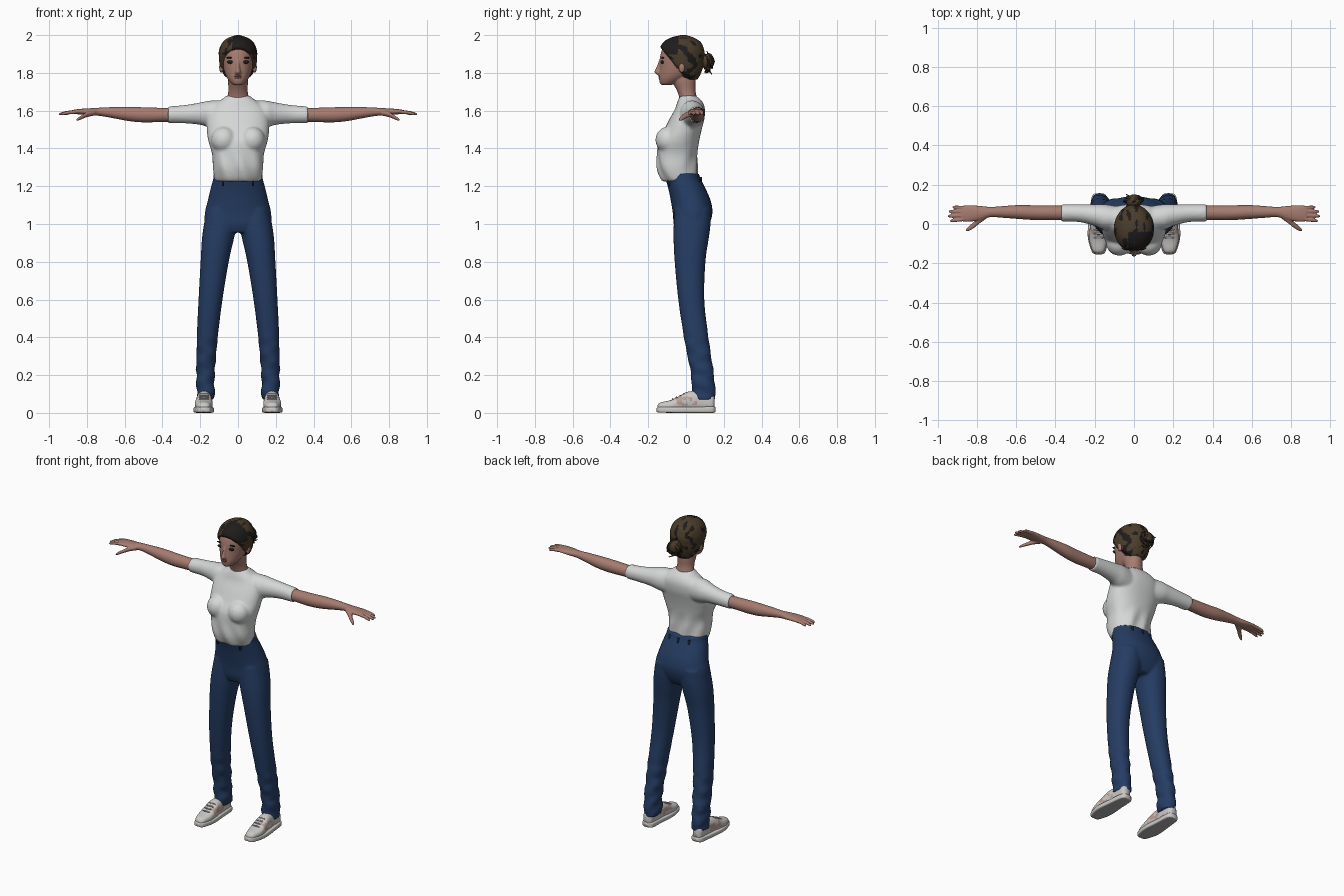
import bpy, bmesh, math, random
from mathutils import Matrix, Vector, noise

random.seed(4)
if "Cube" in bpy.data.objects:
    bpy.data.objects.remove(bpy.data.objects["Cube"])


def material(name, *rgb):
    mat = bpy.data.materials.new(name)
    mat.use_nodes = True
    mat.diffuse_color = (*rgb, 1)
    mat.node_tree.nodes["Principled BSDF"].inputs["Base Color"].default_value = (*rgb, 1)
    return mat


skin = material("skin", .38, .2, .16)
white = material("white cotton", .66, .68, .67)
denim = material("blue denim", .018, .046, .125)
navy = material("dark denim", .01, .022, .06)
brown = material("brown hair", .07, .046, .024)
black = material("dark hair", .014, .012, .011)
lip = material("lips", .26, .1, .09)
leather = material("shoe white", .6, .58, .56)
blush = material("shoe pink", .5, .34, .29)
grey = material("sole grey", .42, .42, .42)


def loft(bm, axis, rings, side=1, power=2, n=32, steps=5, tweak=None):
    """Skin rings (position, low, high, low, high); four values mean symmetric in x."""
    full = [(r[0], -r[1], *r[1:]) if len(r) == 4 else r for r in rings]
    full = [Vector(r) for r in full]
    path = []
    for i in range(len(full) - 1):
        a, b = full[i], full[i + 1]
        ta = (b - full[i - 1]) / 2 if i else b - a
        tb = (full[i + 2] - a) / 2 if i + 2 < len(full) else b - a
        for k in range(steps):
            t = k / steps
            u = 1 - t
            path.append(a * u * u * (1 + 2 * t) + b * t * t * (3 - 2 * t)
                        + ta * t * u * u - tb * t * t * u)
    path.append(full[-1])
    loops = []
    for t, a0, a1, b0, b1 in path:
        loop = []
        for k in range(n):
            ang = 2 * math.pi * k / n
            c, s = math.cos(ang), math.sin(ang)
            co = [(a0 + a1) / 2 + (a1 - a0) / 2 * math.copysign(abs(c) ** (2 / power), c),
                  (b0 + b1) / 2 + (b1 - b0) / 2 * math.copysign(abs(s) ** (2 / power), s)]
            co.insert("xyz".index(axis), t)
            co = Vector(co)
            if tweak:
                co = tweak(co)
            co.x *= side
            loop.append(bm.verts.new(co))
        loops.append(loop)
    for p, q in zip(loops, loops[1:]):
        for k in range(n):
            j = (k + 1) % n
            bm.faces.new((p[k], p[j], q[j], q[k]))
    bm.faces.new(loops[0])
    bm.faces.new(loops[-1])


def ball(bm, place, size):
    bmesh.ops.create_uvsphere(bm, u_segments=20, v_segments=12, radius=1,
                              matrix=Matrix.LocRotScale(place, None, size))


def finish(name, bm, *mats, voxel=0, rule=None):
    bmesh.ops.recalc_face_normals(bm, faces=bm.faces)
    for f in bm.faces:
        f.smooth = True
        if rule:
            f.material_index = rule(f.calc_center_median())
    mesh = bpy.data.meshes.new(name)
    bm.to_mesh(mesh)
    bm.free()
    obj = bpy.data.objects.new(name, mesh)
    bpy.context.collection.objects.link(obj)
    for m in mats:
        mesh.materials.append(m)
    if voxel:
        remesh = obj.modifiers.new("blend", "REMESH")
        remesh.mode = "VOXEL"
        remesh.voxel_size = voxel
        remesh.use_smooth_shade = True
        relax = obj.modifiers.new("relax", "SMOOTH")
        relax.iterations = 3
    return obj


# Shirt: torso, bust and sleeves blended into one skin
def shirt_folds(v):
    fade = max(0, min(1, (1.42 - v.z) / .1))
    v.y += .006 * fade * math.sin(v.x * 65 + v.z * 22)
    return v


bm = bmesh.new()
loft(bm, "z", [(1.225, .118, -.122, .05), (1.25, .126, -.138, .06), (1.3, .133, -.152, .06),
               (1.37, .137, -.152, .06), (1.44, .157, -.146, .07), (1.5, .165, -.115, .083),
               (1.56, .165, -.085, .098), (1.61, .15, -.058, .1), (1.645, .11, -.046, .088),
               (1.665, .078, -.038, .07), (1.68, .062, -.03, .05)],
     power=2.3, n=48, tweak=shirt_folds)
for s in (1, -1):
    ball(bm, (s * .075, -.095, 1.445), (.068, .067, .07))
    loft(bm, "x", [(.08, -.03, .09, 1.5, 1.655), (.15, -.03, .1, 1.51, 1.653),
                   (.2, -.01, .1, 1.525, 1.643), (.28, .01, .1, 1.533, 1.63),
                   (.37, .013, .1, 1.534, 1.622)], side=s)
finish("shirt", bm, white, voxel=.008)


# Trousers: hips and two legs blended together
def leg_folds(v):
    fade = max(0, min(1, (.55 - v.z) / .3))
    v.x += .004 * fade * math.sin(v.z * 75 + v.y * 30)
    v.y += .003 * fade * math.sin(v.z * 58 + v.x * 40)
    return v


bm = bmesh.new()
loft(bm, "z", [(.955, .1, -.05, .1), (1, .17, -.065, .125), (1.06, .175, -.07, .14),
               (1.12, .161, -.08, .132), (1.18, .147, -.092, .107), (1.24, .131, -.108, .077),
               (1.268, .129, -.112, .069)], power=2.2, n=48)
for s in (1, -1):
    loft(bm, "z", [(.07, .126, .217, .035, .157), (.12, .124, .219, .029, .155),
                   (.2, .124, .221, .027, .148), (.4, .107, .218, -.011, .119),
                   (.6, .082, .209, -.041, .097), (.8, .049, .198, -.06, .103),
                   (.92, .022, .191, -.066, .12), (1, .005, .18, -.065, .13),
                   (1.08, .01, .165, -.06, .13)], side=s, power=2.2, tweak=leg_folds)
finish("trousers", bm, denim, voxel=.008)

# Belt loops standing on the waistband
bm = bmesh.new()
for x, y in ((.08, -.092), (-.08, -.092), (.07, .068), (-.07, .068), (0, .08)):
    bmesh.ops.create_cube(bm, matrix=Matrix.LocRotScale((x, y, 1.225), None, (.009, .012, .05)))
finish("belt_loops", bm, navy)

# Arms with palms, fingers and thumbs
fingers = ((.026, .016, .938), (.045, .04, .95), (.064, .064, .944), (.082, .086, .925))
for s, label in ((1, "left"), (-1, "right")):
    bm = bmesh.new()
    loft(bm, "x", [(.3, .022, .092, 1.542, 1.614), (.4, .02, .094, 1.54, 1.615),
                   (.5, .02, .095, 1.538, 1.618), (.58, .025, .097, 1.545, 1.62),
                   (.66, .031, .092, 1.56, 1.619), (.73, .035, .087, 1.572, 1.616),
                   (.78, .02, .092, 1.575, 1.613), (.84, .011, .096, 1.58, 1.609),
                   (.88, .014, .093, 1.584, 1.603)], side=s)
    for base, tip, end in fingers:
        rings = []
        for t, r in ((0, .0105), (.5, .0095), (.85, .0085), (1, .004)):
            y = base + (tip - base) * t
            z = 1.594 - .014 * t * t
            rings.append((.85 + (end - .85) * t, y - r, y + r, z - r, z + r))
        loft(bm, "x", rings, side=s, n=12)
    loft(bm, "x", [(.755, .025, .06, 1.575, 1.605), (.79, 0, .04, 1.568, 1.598),
                   (.82, -.024, .008, 1.558, 1.581), (.845, -.037, -.014, 1.547, 1.565),
                   (.856, -.038, -.028, 1.546, 1.555)], side=s, n=16)
    finish(label + "_arm", bm, skin, voxel=.004)

# Head, nose, ears and neck
bm = bmesh.new()
loft(bm, "z", [(1.735, .02, -.128, -.08), (1.745, .036, -.138, -.05), (1.77, .056, -.143, 0),
               (1.8, .07, -.142, .04), (1.84, .08, -.14, .07), (1.88, .085, -.138, .08),
               (1.92, .084, -.128, .08), (1.96, .07, -.105, .065), (1.985, .03, -.07, .03)], n=40)
loft(bm, "z", [(1.785, .008, -.145, -.11), (1.794, .017, -.158, -.11), (1.806, .016, -.168, -.11),
               (1.83, .011, -.157, -.11), (1.87, .01, -.141, -.11)], n=16)
loft(bm, "z", [(1.62, .075, -.03, .075), (1.67, .058, -.036, .058), (1.71, .051, -.05, .05),
               (1.76, .053, -.075, .05), (1.8, .05, -.07, .04)])
for s in (1, -1):
    ball(bm, (s * .088, -.022, 1.83), (.012, .018, .03))
finish("head", bm, skin, voxel=.0045)

bm = bmesh.new()
for s in (1, -1):
    ball(bm, (s * .037, -.125, 1.857), (.021, .009, .009))
    ball(bm, (s * .04, -.123, 1.88), (.024, .008, .004))
finish("eyes_and_brows", bm, black)
bm = bmesh.new()
ball(bm, (0, -.138, 1.781), (.02, .009, .005))
ball(bm, (0, -.137, 1.773), (.018, .009, .005))
finish("lips", bm, lip)


# Hair cap, sunk under the skin in front of the hairline
def hairline(v):
    limit = -.05 - (v.z - 1.83) * (.9 if v.z > 1.83 else 1.2)
    cover = max(0, min(1, (v.y - limit) / .02 + .5))
    size = .85 + .15 * cover + .012 * noise.noise(v * 40)
    return Vector((v.x * size, -.02 + (v.y + .02) * size, v.z))


def strand_colour(c):
    fringe = c.y < -.04 and c.x > -.03 and c.z > 1.9
    return int(fringe or noise.noise(Vector((c.x * 45, c.y * 14, c.z * 30))) > .22)


bm = bmesh.new()
loft(bm, "z", [(1.765, .052, -.03, .06), (1.79, .075, -.07, .075), (1.83, .094, -.12, .09),
               (1.88, .101, -.142, .097), (1.92, .1, -.141, .096), (1.96, .083, -.122, .08),
               (1.985, .053, -.085, .045), (2, .01, -.03, 0)], n=72, steps=7, tweak=hairline)
finish("hair", bm, brown, black, rule=strand_colour)

# Loose bun: a core wrapped in random looping strands
bm = bmesh.new()
ball(bm, (0, .115, 1.86), (.04, .036, .042))
finish("bun_core", bm, brown)
for number in range(14):
    curve = bpy.data.curves.new("bun_strand", "CURVE")
    curve.dimensions = "3D"
    curve.bevel_depth = .008
    curve.bevel_resolution = 2
    curve.resolution_u = 5
    spin = Matrix.Rotation(random.uniform(0, 6), 3, "Y") @ Matrix.Rotation(random.uniform(-1, 1), 3, "X")
    spline = curve.splines.new("NURBS")
    spline.points.add(6)
    spline.use_endpoint_u = True
    for k, p in enumerate(spline.points):
        a = k * .75
        r = .034 + .006 * k * random.random()
        v = spin @ Vector((r * math.cos(a), random.uniform(-.025, .012), r * math.sin(a)))
        p.co = (v.x, v.y * .6 + .122, v.z + 1.85, 1)
        p.radius = 1 - k * .11
    curve.materials.append(black if number % 3 == 0 else brown)
    bpy.context.collection.objects.link(bpy.data.objects.new("bun_strand", curve))


# Shoes: sole, upper with side patches, laces
def shoe_patch(c):
    return int(-.045 < c.y < .06 and .04 < c.z < .085 and noise.noise(c * 35) > -.1)


for s, label in ((1, "left"), (-1, "right")):
    bm = bmesh.new()
    loft(bm, "y", [(-.155, .165, .195, .006, .026), (-.14, .145, .215, .002, .032),
                   (-.06, .127, .236, 0, .032), (.05, .134, .227, 0, .032),
                   (.135, .139, .216, 0, .034), (.156, .155, .2, .004, .032)],
         side=s, power=5, n=40)
    finish(label + "_sole", bm, leather, grey, rule=lambda c: int(c.z < .003))
    bm = bmesh.new()
    loft(bm, "y", [(-.15, .165, .195, .012, .04), (-.135, .15, .212, .01, .055),
                   (-.08, .136, .228, .01, .068), (-.03, .135, .226, .01, .092),
                   (.01, .14, .22, .01, .112), (.07, .142, .214, .01, .115),
                   (.135, .146, .21, .01, .1), (.152, .16, .195, .015, .085)],
         side=s, power=2.5, n=40)
    finish(label + "_shoe", bm, leather, blush, rule=shoe_patch)
    bm = bmesh.new()
    for k in range(4):
        ball(bm, (s * .18, -.07 + k * .02, .073 + k * .009), (.026, .005, .005))
    finish(label + "_laces", bm, grey)
